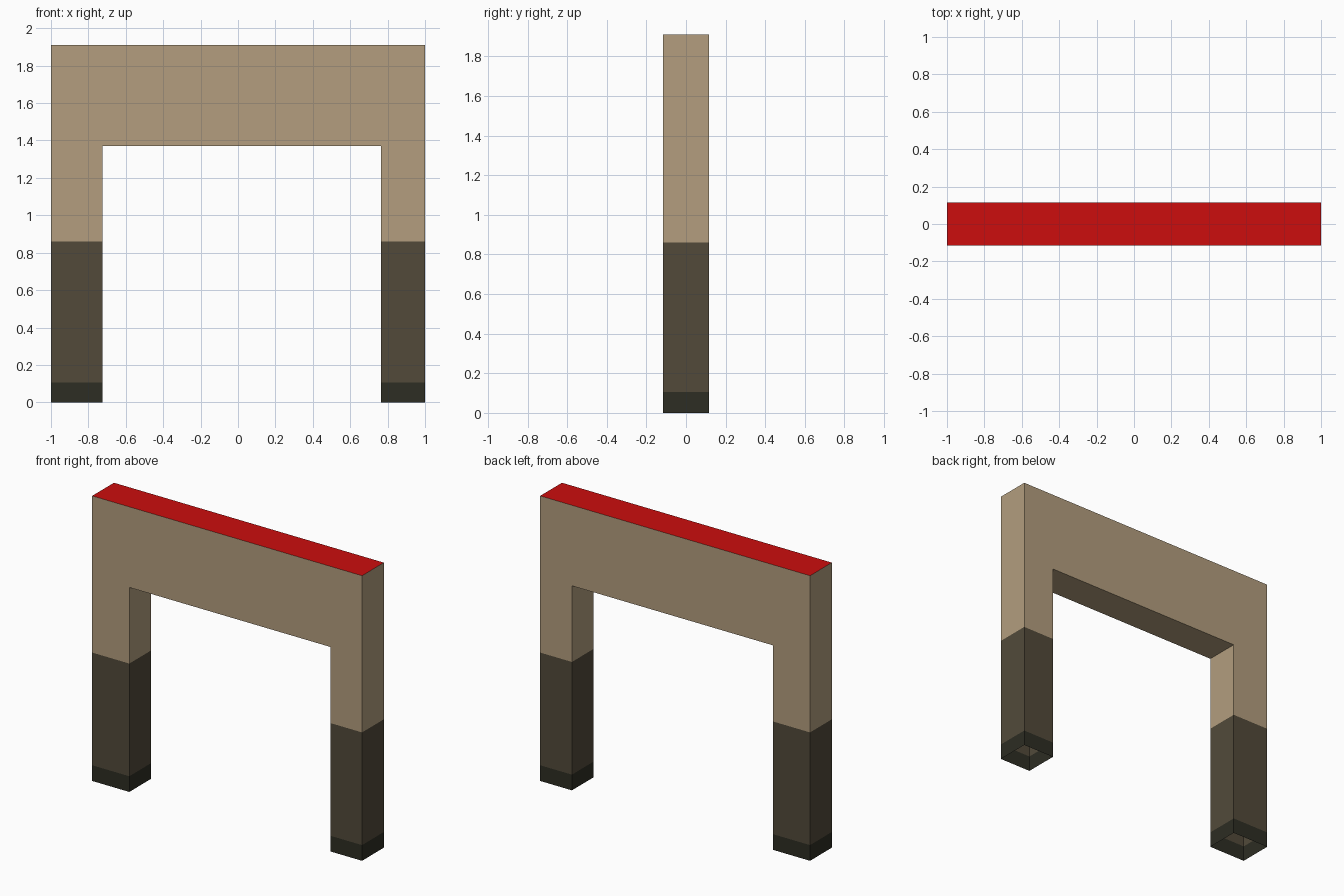
import bpy, bmesh
from mathutils import Vector

if "Cube" in bpy.data.objects:
    bpy.data.objects.remove(bpy.data.objects["Cube"])

HALF_DEPTH = 0.115
TOP, LINTEL = 1.91, 1.37
BASE_TOP, LOWER_TOP = 0.105, 0.86


def material(name, rgb):
    """One flat colour, given as sRGB 0-255 and stored as linear."""
    lin = [((c / 255 + 0.055) / 1.055) ** 2.4 for c in rgb]
    mat = bpy.data.materials.new(name)
    mat.diffuse_color = (*lin, 1)
    mat.use_nodes = True
    mat.node_tree.nodes["Principled BSDF"].inputs["Base Color"].default_value = mat.diffuse_color
    return mat


# Doorway outline in the front plane
profile = [(-1, 0), (-0.725, 0), (-0.725, LINTEL), (0.765, LINTEL),
           (0.765, 0), (1, 0), (1, TOP), (-1, TOP)]

bm = bmesh.new()
face = bm.faces.new([bm.verts.new((x, -HALF_DEPTH, z)) for x, z in profile])
ext = bmesh.ops.extrude_face_region(bm, geom=[face], use_keep_orig=True)
new_verts = [g for g in ext["geom"] if isinstance(g, bmesh.types.BMVert)]
bmesh.ops.translate(bm, verts=new_verts, vec=Vector((0, 2 * HALF_DEPTH, 0)))

# Cut at the colour bands and the lintel line
for z in (BASE_TOP, LOWER_TOP, LINTEL):
    bmesh.ops.bisect_plane(bm, geom=bm.verts[:] + bm.edges[:] + bm.faces[:],
                           plane_co=(0, 0, z), plane_no=(0, 0, 1), dist=1e-5)
bmesh.ops.recalc_face_normals(bm, faces=bm.faces)

# The hollow legs are open underneath
soles = [f for f in bm.faces if f.calc_center_median().z < 0.001]
bmesh.ops.delete(bm, geom=soles, context="FACES")

# Colour by height, with a red top
for f in bm.faces:
    z = f.calc_center_median().z
    if z > TOP - 0.001:
        f.material_index = 3
    else:
        f.material_index = 0 if z < BASE_TOP else 1 if z < LOWER_TOP else 2

mesh = bpy.data.meshes.new("doorway_arch")
bm.to_mesh(mesh)
bm.free()
for name, rgb in (("dark base", (45, 45, 35)), ("dark brown", (82, 74, 58)),
                  ("tan wall", (179, 158, 126)), ("red top", (204, 13, 13))):
    mesh.materials.append(material(name, rgb))
arch = bpy.data.objects.new("doorway_arch", mesh)
bpy.context.collection.objects.link(arch)
